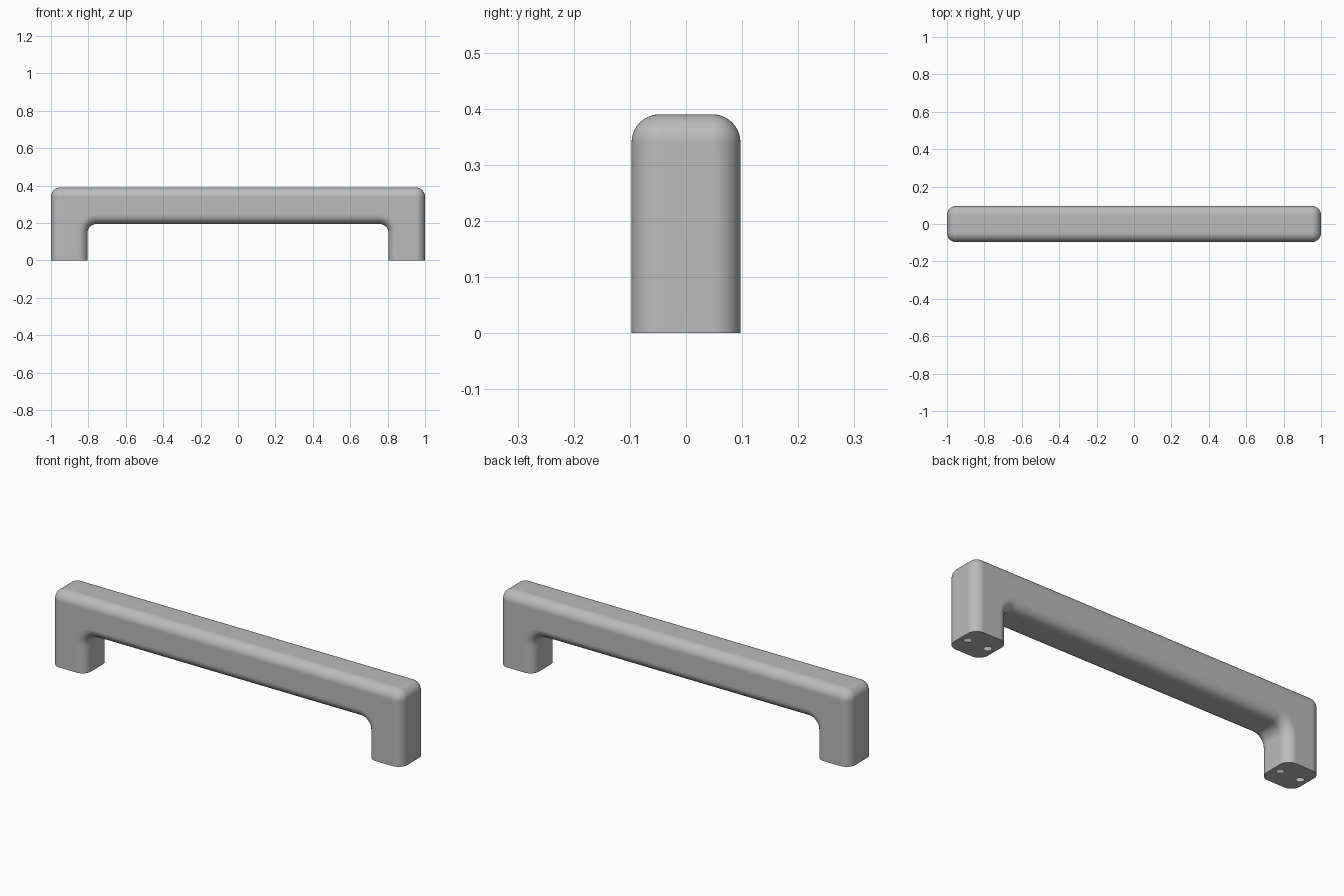
import bpy
import bmesh
from math import sin, cos, pi
from mathutils import Matrix

cube = bpy.data.objects.get("Cube")
if cube:
    bpy.data.objects.remove(cube, do_unlink=True)

HEIGHT = 0.39
THICK = 0.195       # thickness of bar and legs
DEPTH = 0.097       # half depth
R = 0.05            # rounding radius
STEPS = 10


def arc(cx, cz, radius):
    return [(cx + radius * cos(pi / 2 * i / STEPS),
             cz + radius * sin(pi / 2 * i / STEPS)) for i in range(STEPS + 1)]


def outline(inset):
    """Closed bridge-shaped outline, shrunk by inset except at the feet."""
    outer = [(1 - inset, 0)] + arc(1 - R, HEIGHT - R, R - inset)
    inner = [(1 - THICK + inset, 0)] + arc(1 - THICK - R, HEIGHT - THICK - R, R + inset)
    half = inner[::-1] + outer
    return half + [(-x, z) for x, z in reversed(half)]


bm = bmesh.new()

# Handle body: outlines lofted from front to back with rounded edges
levels = [(-(DEPTH - R + R * cos(pi / 2 * i / STEPS)),
           R * (1 - sin(pi / 2 * i / STEPS))) for i in range(STEPS + 1)]
levels += [(-y, inset) for y, inset in reversed(levels)]
rings = [[bm.verts.new((x, y, z)) for x, z in outline(inset)] for y, inset in levels]
for a, b in zip(rings, rings[1:]):
    for i in range(len(a)):
        j = (i + 1) % len(a)
        if a[i].co.z > 0 or a[j].co.z > 0:
            bm.faces.new((a[i], a[j], b[j], b[i]))
bm.faces.new(rings[0])
bm.faces.new(rings[-1])
bmesh.ops.remove_doubles(bm, verts=bm.verts[:], dist=0.00001)

# Screw holes in the flat feet, two per leg
for side in (-1, 1):
    for offset in (-0.058, 0.058):
        x = side * (1 - THICK / 2) + offset
        bmesh.ops.create_circle(bm, cap_ends=False, segments=24, radius=0.017,
                                matrix=Matrix.Translation((x, 0, 0)))
rim = [e for e in bm.edges if len(e.link_faces) < 2
       and all(v.co.z < 0.00001 for v in e.verts)]
bmesh.ops.triangle_fill(bm, edges=rim, use_beauty=True, normal=(0, 0, -1))
bmesh.ops.recalc_face_normals(bm, faces=bm.faces[:])

mesh = bpy.data.meshes.new("pull_handle")
bm.to_mesh(mesh)
bm.free()
handle = bpy.data.objects.new("pull_handle", mesh)
bpy.context.collection.objects.link(handle)

# Grey metal finish
grey = bpy.data.materials.new("grey_metal")
grey.use_nodes = True
colour = (0.5, 0.5, 0.5, 1)
grey.diffuse_color = colour
grey.node_tree.nodes["Principled BSDF"].inputs["Base Color"].default_value = colour
mesh.materials.append(grey)

# Smooth rounding with truly flat large faces
bpy.context.view_layer.objects.active = handle
handle.select_set(True)
bpy.ops.object.shade_smooth_by_angle(angle=pi / 5)
flat = handle.modifiers.new("flat_faces", 'WEIGHTED_NORMAL')
flat.keep_sharp = True
